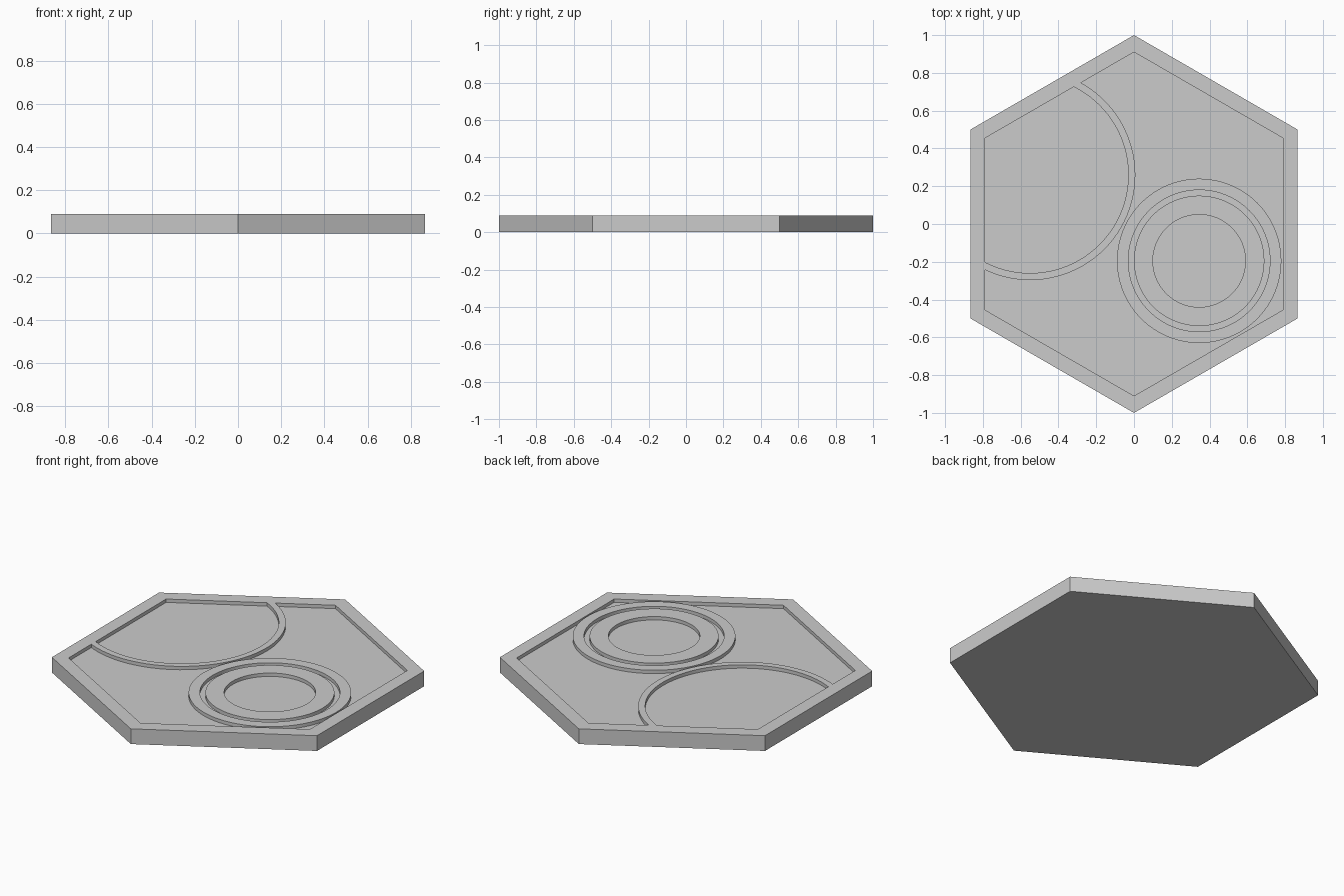
import bpy
from math import pi, sqrt

if "Cube" in bpy.data.objects:
    bpy.data.objects.remove(bpy.data.objects["Cube"])

TOP, FLOOR = 0.09, 0.07


def prism(name, r, z0, z1, x=0, y=0, sides=96):
    # a 6-sided prism gets its points on +y and -y
    bpy.ops.mesh.primitive_cylinder_add(vertices=sides, radius=r, depth=z1 - z0,
                                        location=(x, y, (z0 + z1) / 2))
    ob = bpy.context.object
    ob.name = name
    return ob


def combine(target, tool, operation='DIFFERENCE'):
    mod = target.modifiers.new(operation.title(), 'BOOLEAN')
    mod.operation, mod.object, mod.solver = operation, tool, 'EXACT'
    bpy.context.view_layer.objects.active = target
    bpy.ops.object.modifier_apply(modifier=mod.name)
    bpy.data.objects.remove(tool)
    return target


INNER = 0.91            # corner radius of the recessed hexagon
ARC = (-0.55, 0.26)     # centre of the large clipped ring
RING = (0.345, -0.195)  # centre of the small round socket

# Hexagonal tile body
tile = prism("hex_tile", 1.0, 0, TOP, sides=6)

# Recessed floor, leaving the rim, the large ring and the round socket standing
pocket = prism("floor_cutter", INNER, FLOOR, 0.2, sides=6)
combine(pocket, prism("large_disc", 0.557, 0, 0.3, *ARC))
combine(pocket, prism("socket_disc", 0.435, 0, 0.3, *RING))
combine(tile, pocket)

# Floor inside the large ring, clipped by the rim
inside = prism("ring_floor_cutter", 0.52, 0, 0.3, *ARC)
combine(inside, prism("clip", INNER, FLOOR, 0.2, sides=6), 'INTERSECT')
combine(tile, inside)

# Narrow groove and central dish of the round socket
groove = prism("groove_cutter", 0.375, FLOOR, 0.2, *RING)
combine(groove, prism("groove_core", 0.345, 0, 0.3, *RING))
combine(tile, groove)
combine(tile, prism("dish_cutter", 0.245, FLOOR, 0.2, *RING))

# Smooth round walls, crisp corners
bpy.ops.object.select_all(action='DESELECT')
tile.select_set(True)
bpy.context.view_layer.objects.active = tile
bpy.ops.object.shade_smooth_by_angle(angle=pi / 6)
